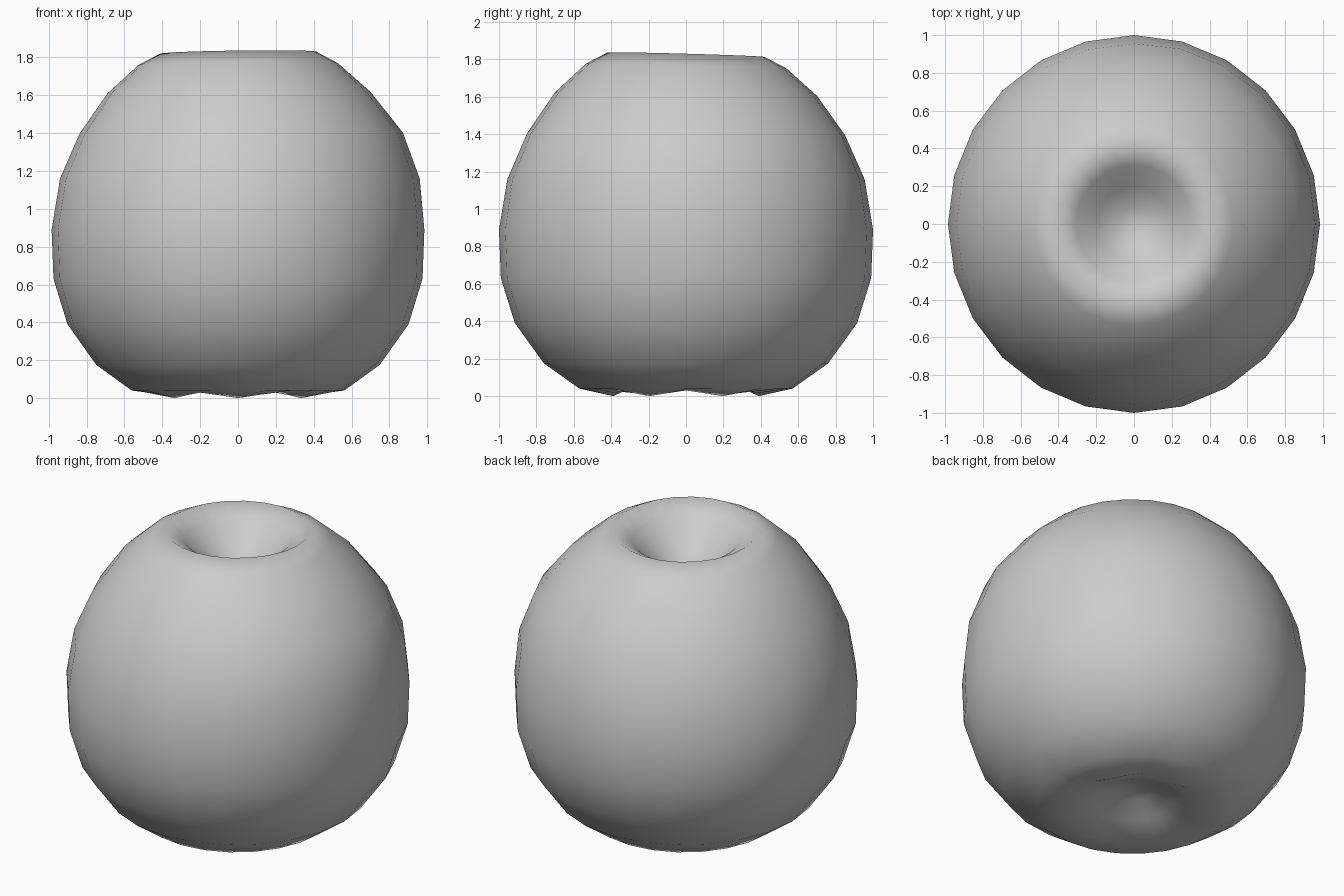
import bpy, bmesh
from math import sin, cos, pi, radians

if "Cube" in bpy.data.objects:
    bpy.data.objects.remove(bpy.data.objects["Cube"])

SIDES = 24

# profile rings: radius, height, tilt weight, base lobe depth, right-hand bulge
RINGS = [
    (0.10, 0.13, 0, 0, 0), (0.24, 0.07, 0, 0, 0), (0.39, 0.015, 0, 0.015, 0),
    (0.57, 0.04, 0, 0, 0), (0.76, 0.175, 0, 0, 0), (0.915, 0.39, 0, 0, 0),
    (0.99, 0.63, 0, 0, 0), (1.00, 0.89, 0, 0, 0), (0.955, 1.16, 0, 0, 0.02),
    (0.85, 1.40, 0.4, 0, 0.035), (0.70, 1.615, 0.8, 0, 0.01),
    (0.535, 1.765, 1, 0, 0), (0.42, 1.825, 1, 0, 0),
    (0.31, 1.76, 0.7, 0, 0), (0.20, 1.65, 0.3, 0, 0), (0.09, 1.58, 0, 0, 0),
]

bm = bmesh.new()
loops = []
for r, z, tilt, lobe, bulge in RINGS:
    loop = []
    for i in range(SIDES):
        a = 2 * pi * i / SIDES
        rr = r + bulge * max(0, cos(a))
        h = z + 0.013 * tilt * cos(a + radians(65)) - lobe * cos(6 * (a - pi / 2))
        loop.append(bm.verts.new((0.985 * rr * cos(a), rr * sin(a), h)))
    loops.append(loop)

# skin between the rings
for low, high in zip(loops, loops[1:]):
    for i in range(SIDES):
        j = (i + 1) % SIDES
        bm.faces.new((low[i], low[j], high[j], high[i]))

# close the base hollow and the stem hollow
base = bm.verts.new((0, 0, 0.15))
stem = bm.verts.new((0, 0, 1.56))
for i in range(SIDES):
    j = (i + 1) % SIDES
    bm.faces.new((base, loops[0][j], loops[0][i]))
    bm.faces.new((stem, loops[-1][i], loops[-1][j]))

for f in bm.faces:
    f.smooth = True
mesh = bpy.data.meshes.new("apple_body")
bm.to_mesh(mesh)
bm.free()
bpy.context.collection.objects.link(bpy.data.objects.new("apple_body", mesh))
